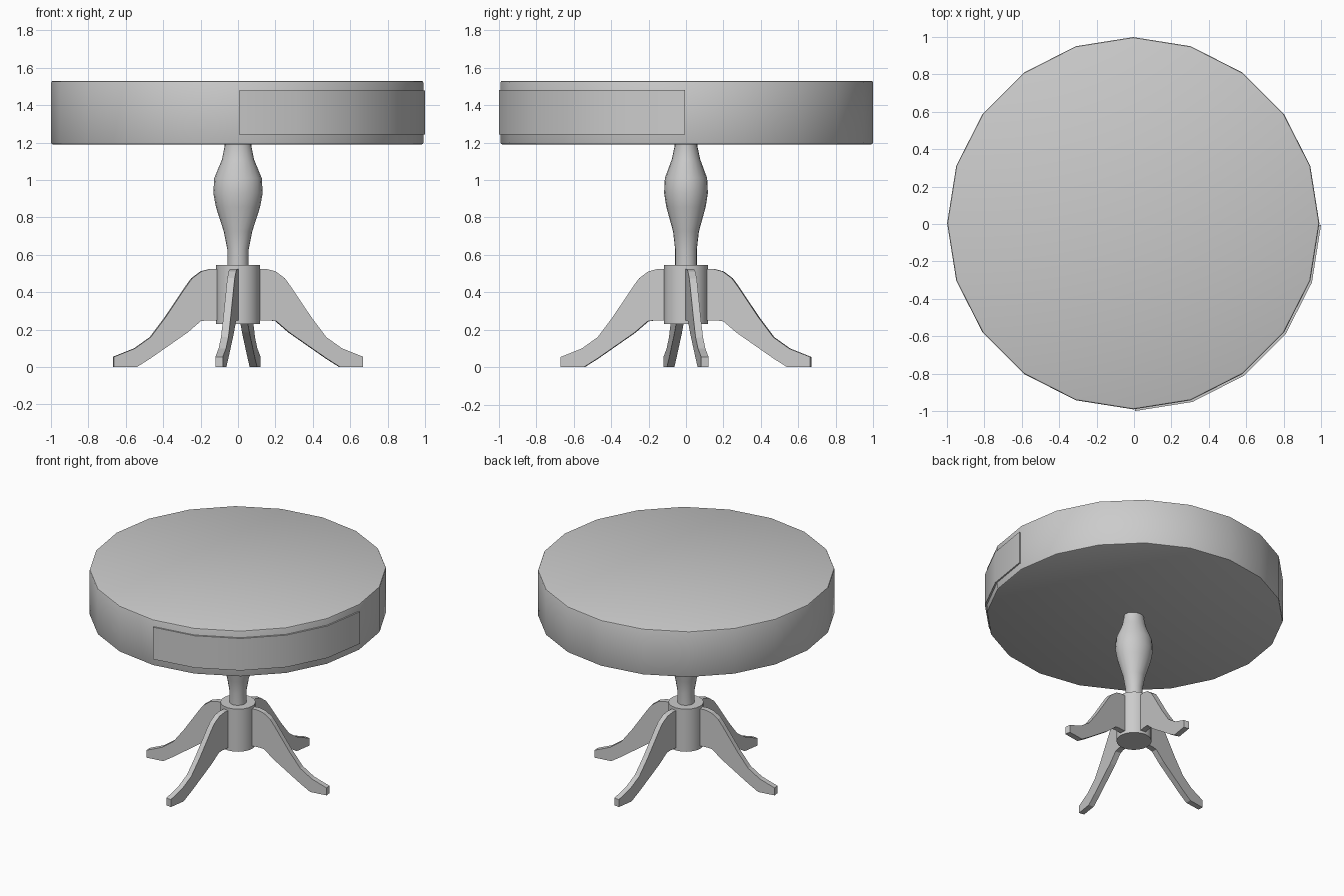
import bpy, bmesh
from math import cos, sin, pi, radians

if "Cube" in bpy.data.objects:
    bpy.data.objects.remove(bpy.data.objects["Cube"])


def finish(name, bm, loc=(0, 0, 0), smooth=True):
    bmesh.ops.recalc_face_normals(bm, faces=bm.faces[:])
    mesh = bpy.data.meshes.new(name)
    bm.to_mesh(mesh)
    bm.free()
    ob = bpy.data.objects.new(name, mesh)
    ob.location = loc
    bpy.context.collection.objects.link(ob)
    bpy.ops.object.select_all(action='DESELECT')
    ob.select_set(True)
    bpy.context.view_layer.objects.active = ob
    if smooth:
        bpy.ops.object.shade_smooth_by_angle(angle=radians(32))
    return ob


def turned(name, profile, sides=20, loc=(0, 0, 0)):
    """Closed turned shape from (x radius, y radius, z) rings."""
    bm = bmesh.new()
    rings = [[bm.verts.new((rx * cos(2 * pi * i / sides), ry * sin(2 * pi * i / sides), z))
              for i in range(sides)] for rx, ry, z in profile]
    for a, b in zip(rings, rings[1:]):
        for i in range(sides):
            j = (i + 1) % sides
            bm.faces.new((a[i], a[j], b[j], b[i]))
    bm.faces.new(rings[0])
    bm.faces.new(rings[-1])
    return finish(name, bm, loc)


def extruded(name, pts, vec, smooth=True, loc=(0, 0, 0)):
    bm = bmesh.new()
    face = bm.faces.new([bm.verts.new(p) for p in pts])
    res = bmesh.ops.extrude_face_region(bm, geom=[face])
    verts = [g for g in res['geom'] if isinstance(g, bmesh.types.BMVert)]
    bmesh.ops.translate(bm, verts=verts, vec=vec)
    return finish(name, bm, loc, smooth)


# Twenty-sided drum top with softened rims
R = 0.995
drum = [(R - 0.01, 1.19), (R - 0.003, 1.193), (R, 1.20),
        (R, 1.52), (R - 0.003, 1.527), (R - 0.01, 1.53)]
turned("drum_top", [(r, r, z) for r, z in drum], loc=(-0.004, 0.004, 0))

# Curved drawer front, slid slightly out of the drum
angles = [radians(-90 + 18 * i) for i in range(6)]
arc = [(R * cos(a), R * sin(a), 1.243) for a in angles]
arc += [(0.9 * cos(a), 0.9 * sin(a), 1.243) for a in reversed(angles)]
extruded("drawer_front", arc, (0, 0, 0.237), loc=(0.005, -0.005, 0))

# Turned column, slightly oval at the belly
turned("column", [(0.057, 0.058, 0.53), (0.057, 0.058, 0.63), (0.076, 0.069, 0.725),
                  (0.118, 0.105, 0.855), (0.132, 0.117, 0.93), (0.127, 0.113, 1.01),
                  (0.086, 0.076, 1.11), (0.072, 0.061, 1.18), (0.072, 0.061, 1.20)])

# Hub
turned("hub", [(0.118, 0.118, 0.23), (0.118, 0.118, 0.545)])

# Four splayed legs
outline = [(0.08, 0.525), (0.15, 0.525), (0.20, 0.512), (0.25, 0.475), (0.28, 0.435),
           (0.395, 0.265), (0.475, 0.16), (0.56, 0.10), (0.674, 0.055), (0.674, 0),
           (0.55, 0), (0.475, 0.047), (0.275, 0.185), (0.205, 0.245), (0.17, 0.25),
           (0.08, 0.25)]
for side, angle in (("right", 8.6), ("back", 81.4), ("left", 188.6), ("front", 261.4)):
    leg = extruded(side + "_leg", [(r, -0.02, z) for r, z in outline], (0, 0.04, 0), False)
    leg.rotation_euler.z = radians(angle)
